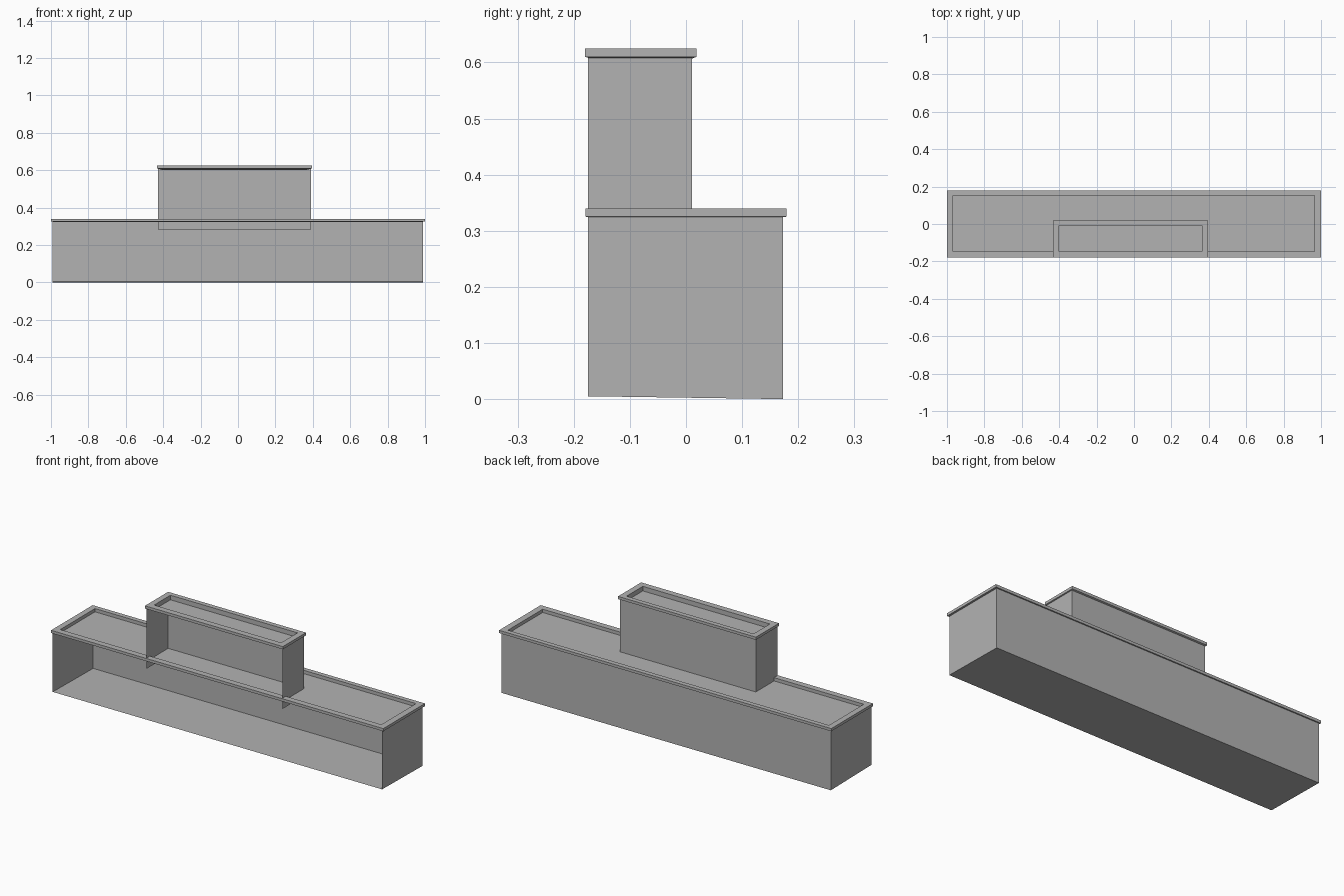
import bpy

cube = bpy.data.objects.get("Cube")
if cube:
    bpy.data.objects.remove(cube, do_unlink=True)

GREY = (0.45, 0.45, 0.45, 1.0)
grey = bpy.data.materials.new("plain grey")
grey.use_nodes = True
grey.diffuse_color = GREY
grey.node_tree.nodes["Principled BSDF"].inputs["Base Color"].default_value = GREY


def add_mesh(name, verts, faces):
    mesh = bpy.data.meshes.new(name)
    mesh.from_pydata(verts, [], faces)
    mesh.materials.append(grey)
    mesh.update()
    obj = bpy.data.objects.new(name, mesh)
    bpy.context.collection.objects.link(obj)
    return obj


def rect(x0, x1, y0, y1, z):
    """Corners anticlockwise from the front left of the plan."""
    return [(x0, y0, z), (x1, y0, z), (x1, y1, z), (x0, y1, z)]


def walls(name, x0, x1, y0, y1, front_z, back_z, top):
    """Thin right side, back and left side walls, open at the front."""
    low = [(x1, y0, front_z), (x1, y1, back_z), (x0, y1, back_z), (x0, y0, front_z)]
    high = [(x, y, top) for x, y, _ in low]
    return add_mesh(name, low + high, [(i, i + 1, i + 5, i + 4) for i in range(3)])


def coping(name, outer, inner, bottom, top, roof):
    """Rectangular parapet ring whose inner faces run down to the roof."""
    loops = [rect(*outer, bottom), rect(*outer, top), rect(*inner, top), rect(*inner, roof)]
    verts = [v for loop in loops for v in loop]
    faces = []
    for k in range(4):
        n = (k + 1) % 4
        for i in range(4):
            j = (i + 1) % 4
            faces.append((k * 4 + i, k * 4 + j, n * 4 + j, n * 4 + i))
    return add_mesh(name, verts, faces)


def sheet(name, corners):
    return add_mesh(name, corners, [(0, 1, 2, 3)])


# Lower storey: slightly sloping floor, three walls, sunken roof and coping
walls("lower_walls", -0.993, 0.99, -0.175, 0.173, 0.005, 0.0, 0.327)
sheet("lower_floor", [(-0.993, -0.175, 0.005), (-0.993, 0.173, 0.0),
                      (0.99, 0.173, 0.0), (0.99, -0.175, 0.005)])
lower_inner = (-0.968, 0.965, -0.146, 0.153)
sheet("lower_roof", rect(*lower_inner, 0.322))
coping("lower_coping", (-1.0, 1.0, -0.179, 0.179), lower_inner, 0.325, 0.34, 0.322)

# Upper storey: walls reach down through the lower roof
walls("upper_walls", -0.428, 0.39, -0.175, 0.011, 0.282, 0.282, 0.612)
upper_inner = (-0.402, 0.363, -0.147, -0.007)
sheet("upper_roof", rect(*upper_inner, 0.6))
coping("upper_coping", (-0.434, 0.396, -0.18, 0.019), upper_inner, 0.61, 0.625, 0.6)
